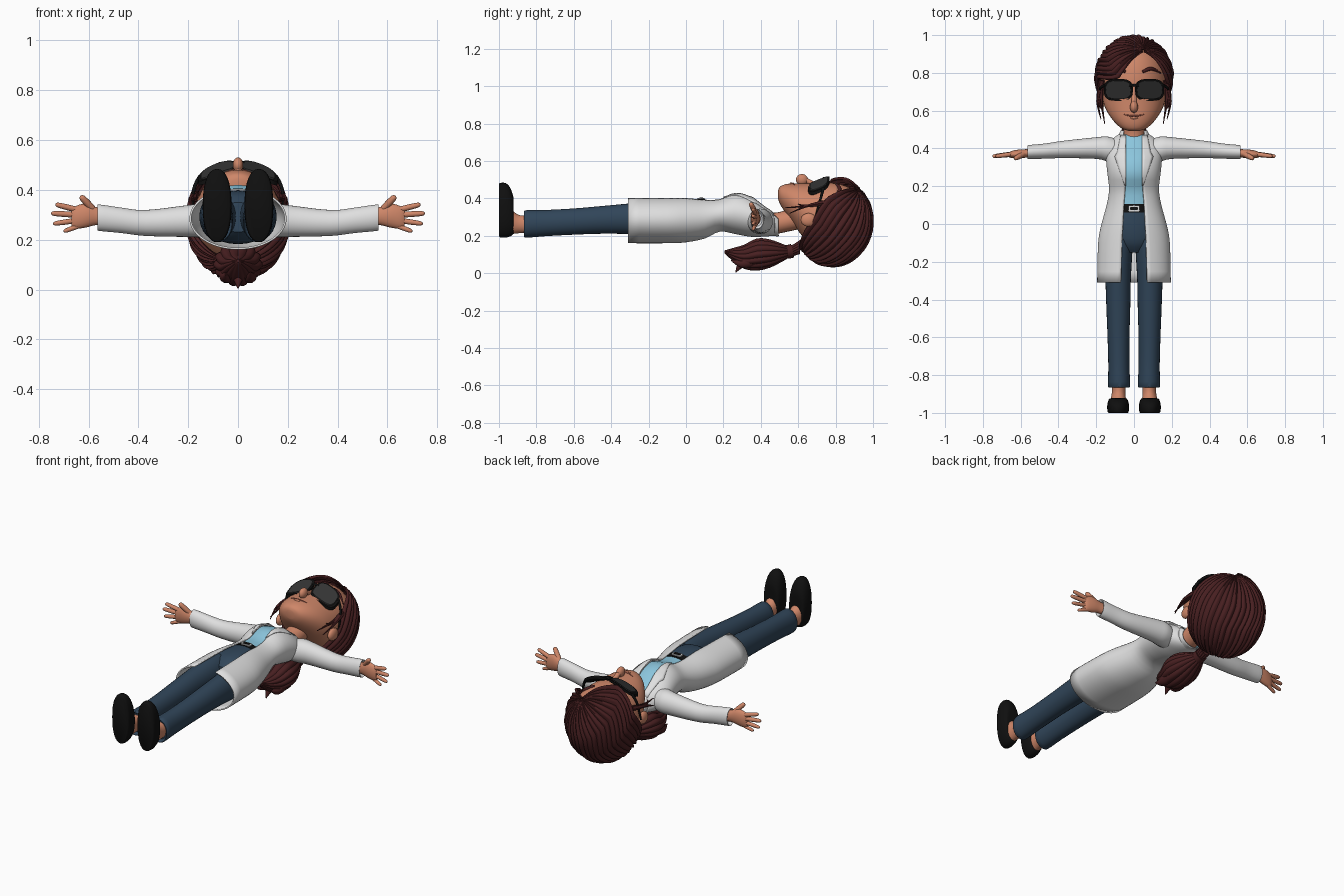
import bpy, bmesh, math
from math import sin, cos, pi, radians
from mathutils import Vector, Matrix

cube = bpy.data.objects.get("Cube")
if cube:
    bpy.data.objects.remove(cube, do_unlink=True)


def material(name, r, g, b):
    m = bpy.data.materials.new(name)
    m.use_nodes = True
    m.diffuse_color = (r, g, b, 1)
    m.node_tree.nodes["Principled BSDF"].inputs["Base Color"].default_value = (r, g, b, 1)
    return m


SKIN = material("skin", .62, .24, .14)
LIP = material("lip", .42, .12, .08)
HAIR = material("dark_red_hair", .065, .014, .015)
WHITE = material("coat_white", .74, .74, .74)
SHIRT = material("light_blue", .26, .56, .72)
NAVY = material("navy_trousers", .03, .06, .1)
BLACK = material("black", .005, .005, .005)
LENS = material("lens_grey", .035, .035, .035)


def finish(name, bm, mat, thick=0):
    bmesh.ops.recalc_face_normals(bm, faces=bm.faces)
    mesh = bpy.data.meshes.new(name)
    bm.to_mesh(mesh)
    bm.free()
    ob = bpy.data.objects.new(name, mesh)
    bpy.context.collection.objects.link(ob)
    mesh.materials.append(mat)
    if thick:
        mod = ob.modifiers.new("thickness", 'SOLIDIFY')
        mod.thickness = thick
        mod.offset = -1
    bpy.ops.object.select_all(action='DESELECT')
    bpy.context.view_layer.objects.active = ob
    ob.select_set(True)
    bpy.ops.object.shade_smooth_by_angle(angle=radians(45))
    return ob


def skin_rings(bm, rings, closed=True, caps=True):
    rows = [[bm.verts.new(p) for p in r] for r in rings]
    n = len(rows[0])
    for a, b in zip(rows, rows[1:]):
        for i in range(n if closed else n - 1):
            j = (i + 1) % n
            bm.faces.new((a[i], a[j], b[j], b[i]))
    if closed and caps:
        bm.faces.new(rows[0])
        bm.faces.new(rows[-1])


def resample(secs, k):
    """Catmull-Rom smoothing between cross-sections."""
    out = []
    for i in range(len(secs) - 1):
        p0, p1 = secs[max(i - 1, 0)], secs[i]
        p2, p3 = secs[i + 1], secs[min(i + 2, len(secs) - 1)]
        for s in range(k):
            t = s / k
            out.append([b + t * (c - a) / 2 + t * t * (a - 2.5 * b + 2 * c - d / 2)
                        + t ** 3 * (1.5 * (b - c) + (d - a) / 2)
                        for a, b, c, d in zip(p0, p1, p2, p3)])
    return out + [list(secs[-1])]


def loft(name, secs, mat, axis='y', n=28, k=3, power=2, ridges=0, thick=0, warp=None):
    """Sections: station, centre a, centre b, radius a, radius b [, front gap]."""
    place = {'x': lambda s, a, b: (s, a, b), 'y': lambda s, a, b: (a, s, b),
             'z': lambda s, a, b: (a, b, s)}[axis]
    rings, is_open = [], len(secs[0]) > 5
    for s in resample(secs, k):
        a0 = math.asin(min(s[5] / s[3], .95)) if is_open else 0
        ring = []
        for i in range(n):
            th = a0 + (2 * pi - 2 * a0) * i / (n - 1 if is_open else n)
            f = 1 + (.1 * abs(sin(ridges * th / 2)) if ridges else 0)
            u, v = (math.copysign(abs(w) ** (2 / power), w) * f for w in (sin(th), cos(th)))
            p = Vector(place(s[0], s[1] + u * s[3], s[2] + v * s[4]))
            ring.append(warp(p) if warp else p)
        rings.append(ring)
    bm = bmesh.new()
    skin_rings(bm, rings, not is_open)
    return finish(name, bm, mat, thick)


def tube(name, pts, radii, mat, n=10):
    path = resample([(*p, r) for p, r in zip(pts, radii)], 4)
    rings = []
    for i, p in enumerate(path):
        d = Vector(path[min(i + 1, len(path) - 1)][:3]) - Vector(path[max(i - 1, 0)][:3])
        q = d.to_track_quat('Z', 'Y')
        rings.append([Vector(p[:3]) + q @ Vector((cos(2 * pi * j / n), sin(2 * pi * j / n), 0)) * p[3]
                      for j in range(n)])
    bm = bmesh.new()
    skin_rings(bm, rings)
    return finish(name, bm, mat)


def ball(name, c, r, mat):
    bm = bmesh.new()
    bmesh.ops.create_uvsphere(bm, u_segments=20, v_segments=12, radius=1,
                              matrix=Matrix.Translation(c) @ Matrix.Diagonal((*r, 1)))
    return finish(name, bm, mat)


def front_z(secs, x, y):
    """Height of the front surface of a y-axis loft."""
    fine = resample(secs, 6)
    s = min(fine, key=lambda q: abs(q[0] - y))
    return s[2] + s[4] * math.sqrt(max(0, 1 - (x / s[3]) ** 2))


# Coat: open shell from hem to neck
COAT = [(-.31, 0, .285, .195, .125, .07), (-.1, 0, .285, .19, .125, .065),
        (0, 0, .287, .172, .122, .06), (.1, 0, .293, .145, .108, .055),
        (.18, 0, .312, .132, .09, .048), (.26, 0, .32, .14, .11, .045),
        (.34, 0, .305, .148, .11, .045), (.41, 0, .28, .145, .085, .05),
        (.45, 0, .27, .115, .072, .055), (.475, 0, .262, .08, .06, .06)]
loft("coat", COAT, WHITE, n=48, thick=.008)
loft("shirt", [(y, x, z, rx - .01, rz - .01) for y, x, z, rx, rz, g in COAT[3:]], SHIRT)
loft("collar", [(.44, 0, .27, .1, .07, .062), (.47, 0, .265, .083, .066, .058),
                (.495, 0, .255, .07, .06, .055)], WHITE, thick=.006)

# Trousers and belt
loft("hips", [(-.15, 0, .29, .07, .06), (-.1, 0, .29, .13, .095), (-.02, 0, .29, .15, .108),
              (.06, 0, .292, .135, .104)], NAVY)
loft("belt", [(.06, 0, .292, .138, .107), (.105, 0, .294, .132, .101)], BLACK, k=1)
for name, y0, w, h, mat in (("buckle", .082, .03, .016, WHITE), ("buckle_centre", .082, .02, .009, BLACK)):
    z = .397 if mat is WHITE else .4
    loft(name, [(z, 0, y0, w, h), (z + .006, 0, y0, w, h)], mat, 'z', k=1, power=6)

# Head and neck
HEAD = [(.493, 0, .42, .025, .025), (.503, 0, .416, .06, .047), (.53, 0, .4, .094, .075),
        (.57, 0, .375, .127, .105), (.62, 0, .34, .155, .14), (.68, 0, .31, .17, .17),
        (.75, 0, .29, .175, .195), (.83, 0, .28, .17, .195), (.9, 0, .27, .14, .17),
        (.96, 0, .26, .07, .1)]
loft("head", HEAD, SKIN, n=36)
tube("neck", [(0, .42, .262), (0, .5, .27), (0, .62, .3)], (.064, .056, .06), SKIN, 20)
ball("nose", (0, .62, .5), (.021, .032, .03), SKIN)
tube("nose_bridge", [(0, .63, .505), (0, .68, .478), (0, .73, .474)], (.014, .014, .01), SKIN)


def on_face(x, y, lift=0):
    return (x, y, front_z(HEAD, x, y) + lift)


tube("mouth", [on_face(x, .572 + 3 * x * x) for x in (-.052, -.025, 0, .025, .052)],
     (.002, .004, .005, .004, .002), LIP)
tube("lower_lip", [on_face(x, .562, -.002) for x in (-.022, 0, .022)], (.003, .008, .003), SKIN)

# Hair: ridged surface running from the parting to the ponytail tie
centre, radii = Vector((0, .78, .28)), Vector((.2, .212, .236))
pole = Vector((.25, .68, .69)).normalized()
face = Vector((0, -1, 1))
face = (face - pole * face.dot(pole)).normalized()
side = pole.cross(face)
side *= 1 if side.x > 0 else -1
rings = []
STEPS, LOCKS = 28, 26
for i in range(STEPS + 1):
    t = .04 + (pi - .08) * i / STEPS
    sweep = min(1, max(0, (t - 1.05) / .55))
    lo, hi = radians(58 + 10 * sweep), radians(360 - 38 - 36 * sweep)
    ring = []
    for j in range(LOCKS * 6 + 1):
        ph = lo + (hi - lo) * j / (LOCKS * 6)
        d = pole * cos(t) + (face * cos(ph) + side * sin(ph)) * sin(t)
        bump = 1 + (.05 * abs(sin(pi * j / 6)) + .012 * sin(j * .7)) * min(1, 2 * sin(t))
        ring.append(centre + Vector([a * b for a, b in zip(d, radii)]) * bump)
    rings.append(ring)
bm = bmesh.new()
skin_rings(bm, rings, closed=False)
finish("hair", bm, HAIR, .012)

# Ponytail with loose tips
loft("ponytail", [(.61, 0, .14, .035, .035), (.555, 0, .115, .03, .028), (.52, 0, .11, .05, .042),
                  (.45, 0, .105, .08, .07), (.38, 0, .1, .09, .08), (.31, 0, .088, .07, .06),
                  (.25, 0, .1, .045, .032), (.205, 0, .115, .006, .006)],
     HAIR, n=84, ridges=14)
tube("ponytail_tie", [(0, .57, .12), (0, .54, .113)], (.037, .037), HAIR, 16)
for x, y, z in ((0, .265, .004), (.05, .24, .07), (-.05, .25, .06)):
    tube("ponytail_tip", [(x * .8, .36, .07), (x, .3, .05), (x, y, z)], (.04, .024, .002), HAIR)

# Sunglasses
def bend(p):
    return Vector((p.x, p.y, p.z - 2.1 * p.x ** 2 + .4 * (p.y - .71)))


tube("glasses_bridge", [bend(Vector((x, .735, .497))) for x in (-.025, 0, .025)], (.007,) * 3, BLACK)

for s, label in ((1, "left_"), (-1, "right_")):
    loft(label + "glasses_frame", [(.482, s * .083, .71, .077, .058), (.499, s * .083, .71, .077, .058)],
         BLACK, 'z', k=1, n=36, power=3, warp=bend)
    loft(label + "lens", [(.497, s * .083, .71, .067, .049), (.503, s * .083, .71, .066, .048)],
         LENS, 'z', k=1, n=36, power=3, warp=bend)
    tube(label + "glasses_arm", [(s * .152, .735, .455), (s * .178, .72, .4), (s * .184, .69, .29)],
         (.008, .007, .005), BLACK)
    ball(label + "ear", (s * .172, .655, .285), (.02, .042, .036), SKIN)
    tube(label + "eyebrow", [on_face(s * x, y) for x, y in ((.045, .805), (.09, .822), (.14, .80))],
         (.007, .01, .004), HAIR)
    # Loose strands beside the face
    for dx, y, z in ((0, .53, .35), (.02, .555, .32), (.012, .6, .37)):
        tube(label + "hair_wisp", [(s * .17, .76, .38), (s * (.172 + dx), .65, .36),
                                   (s * (.155 + dx), y, z)], (.016, .008, .002), HAIR, 6)

    # Lapel following the coat front
    bm = bmesh.new()
    rows = []
    for i in range(13):
        y = .2 + .27 * i / 12
        w = .055 * min(1, i / 7) * (1 if i < 8 else .75 - .08 * (i - 8))
        rows.append([(s * x, y, front_z(COAT, x, y) + .004)
                     for x in (.044 + (w + .004) * j / 4 for j in range(5))])
    skin_rings(bm, rows, closed=False)
    finish(label + "lapel", bm, WHITE, .006)

    # Sleeve and hand
    loft(label + "sleeve", [(s * x, *r) for x, *r in (
        (.08, .385, .275, .06, .06), (.14, .397, .277, .066, .068), (.2, .402, .275, .057, .064),
        (.37, .395, .267, .046, .052), (.47, .386, .278, .04, .051), (.555, .381, .288, .037, .053),
        (.562, .381, .288, .033, .048), (.545, .381, .288, .026, .036))], WHITE, 'x')
    loft(label + "palm", [(s * x, *r) for x, *r in (
        (.53, .378, .29, .022, .032), (.57, .374, .295, .022, .036), (.61, .37, .297, .024, .048),
        (.65, .368, .29, .018, .046), (.668, .366, .288, .009, .036))], SKIN, 'x', n=20)
    for name, x0, z0, x1, z1, r in (("thumb", .585, .325, .632, .375, .014),
                                    ("index_finger", .645, .32, .733, .342, .012),
                                    ("middle_finger", .655, .3, .75, .306, .012),
                                    ("ring_finger", .65, .277, .742, .264, .011),
                                    ("little_finger", .635, .257, .7, .233, .01)):
        y1 = .345 if name == "thumb" else .358
        tube(label + name, [(s * (x0 + (x1 - x0) * f), .37 + (y1 - .37) * f, z0 + (z1 - z0) * f)
                            for f in (0, .5, .9, 1)], (r, r, r * .8, r * .2), SKIN)

    # Leg, ankle and shoe
    loft(label + "trouser_leg", [(y, s * x, *r) for y, x, *r in (
        (-.85, .079, .263, .045, .055), (-.862, .079, .263, .058, .073), (-.75, .08, .268, .056, .07),
        (-.6, .082, .276, .058, .07), (-.45, .083, .285, .063, .074), (-.3, .084, .291, .067, .082),
        (-.15, .082, .292, .073, .095), (-.08, .078, .292, .07, .095))], NAVY)
    loft(label + "ankle", [(-.955, s * .083, .29, .046, .085), (-.925, s * .083, .272, .04, .062),
                           (-.89, s * .081, .262, .036, .048), (-.84, s * .08, .262, .036, .048)], SKIN)
    loft(label + "shoe", [(y, s * .084, *r) for y, *r in (
        (-1, .337, .05, .14), (-.992, .337, .056, .146), (-.965, .336, .058, .146),
        (-.942, .328, .054, .132), (-.925, .312, .046, .105), (-.922, .305, .03, .08))],
        BLACK, n=32, power=2.3)
